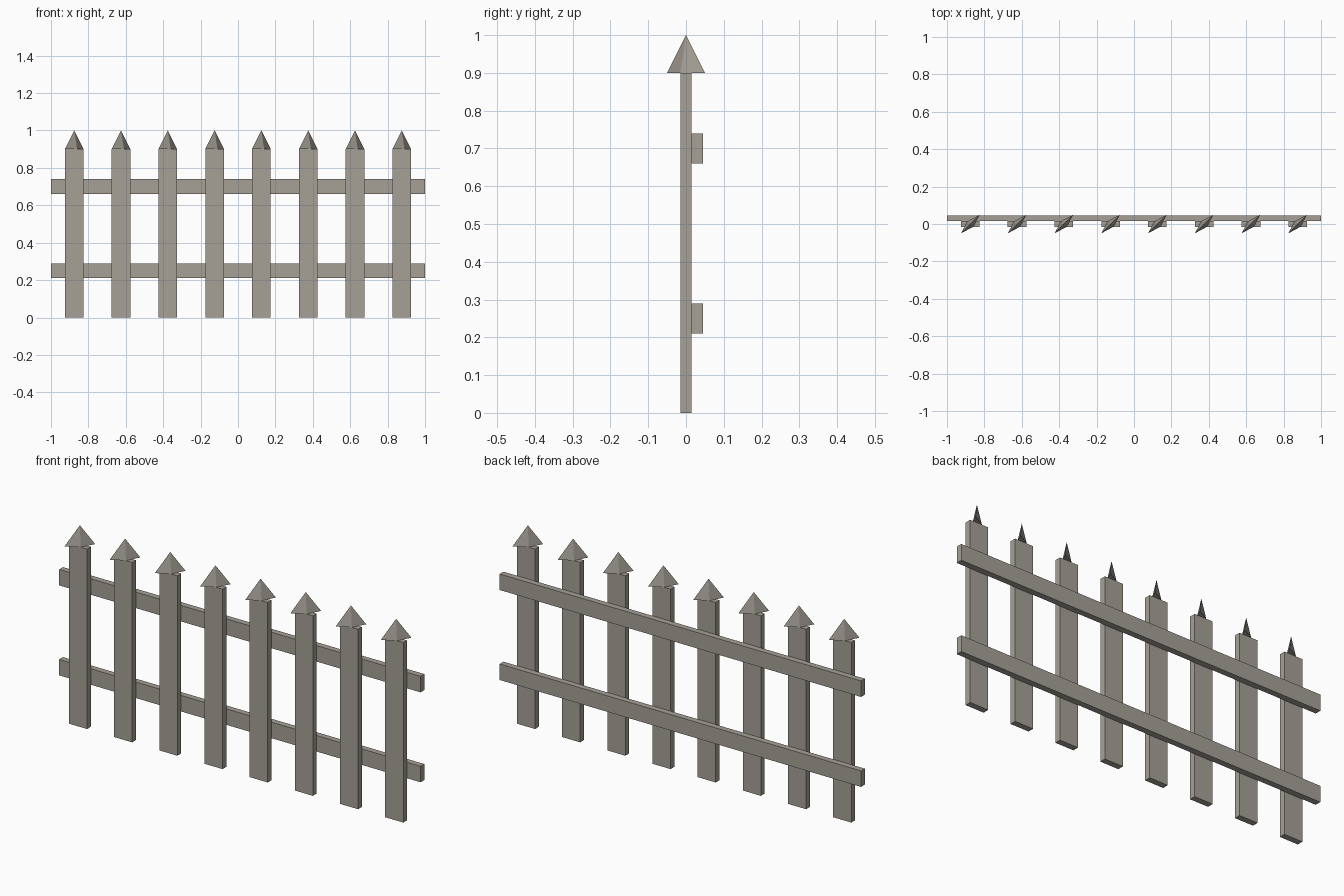
import bpy
import math

if "Cube" in bpy.data.objects:
    bpy.data.objects.remove(bpy.data.objects["Cube"])

wood = bpy.data.materials.new("weathered_wood")
wood.diffuse_color = (0.38, 0.355, 0.31, 1.0)
wood.use_nodes = True
wood.node_tree.nodes["Principled BSDF"].inputs["Base Color"].default_value = wood.diffuse_color


def finish(name):
    ob = bpy.context.object
    ob.name = name
    bpy.ops.object.transform_apply(location=False, rotation=True, scale=True)
    ob.data.materials.append(wood)
    return ob


def box(name, center, size):
    bpy.ops.mesh.primitive_cube_add(size=1, location=center)
    bpy.context.object.scale = size
    return finish(name)


def point(name, x):
    # four-sided spike, flattened in y and then turned 45 degrees
    bpy.ops.mesh.primitive_cone_add(vertices=4, radius1=0.0707, radius2=0,
                                    depth=0.1, location=(x, 0, 0.95))
    ob = bpy.context.object
    ob.scale = (1, 0.3, 1)
    ob.rotation_euler.z = math.radians(45)
    return finish(name)


# pickets with pointed caps
for i in range(8):
    x = -0.875 + 0.25 * i
    box(f"picket_{i + 1}", (x, 0, 0.45), (0.1, 0.03, 0.9))
    point(f"picket_point_{i + 1}", x)

# two rails behind the pickets
box("lower_rail", (0, 0.03, 0.25), (2, 0.03, 0.08))
box("upper_rail", (0, 0.03, 0.70), (2, 0.03, 0.08))
